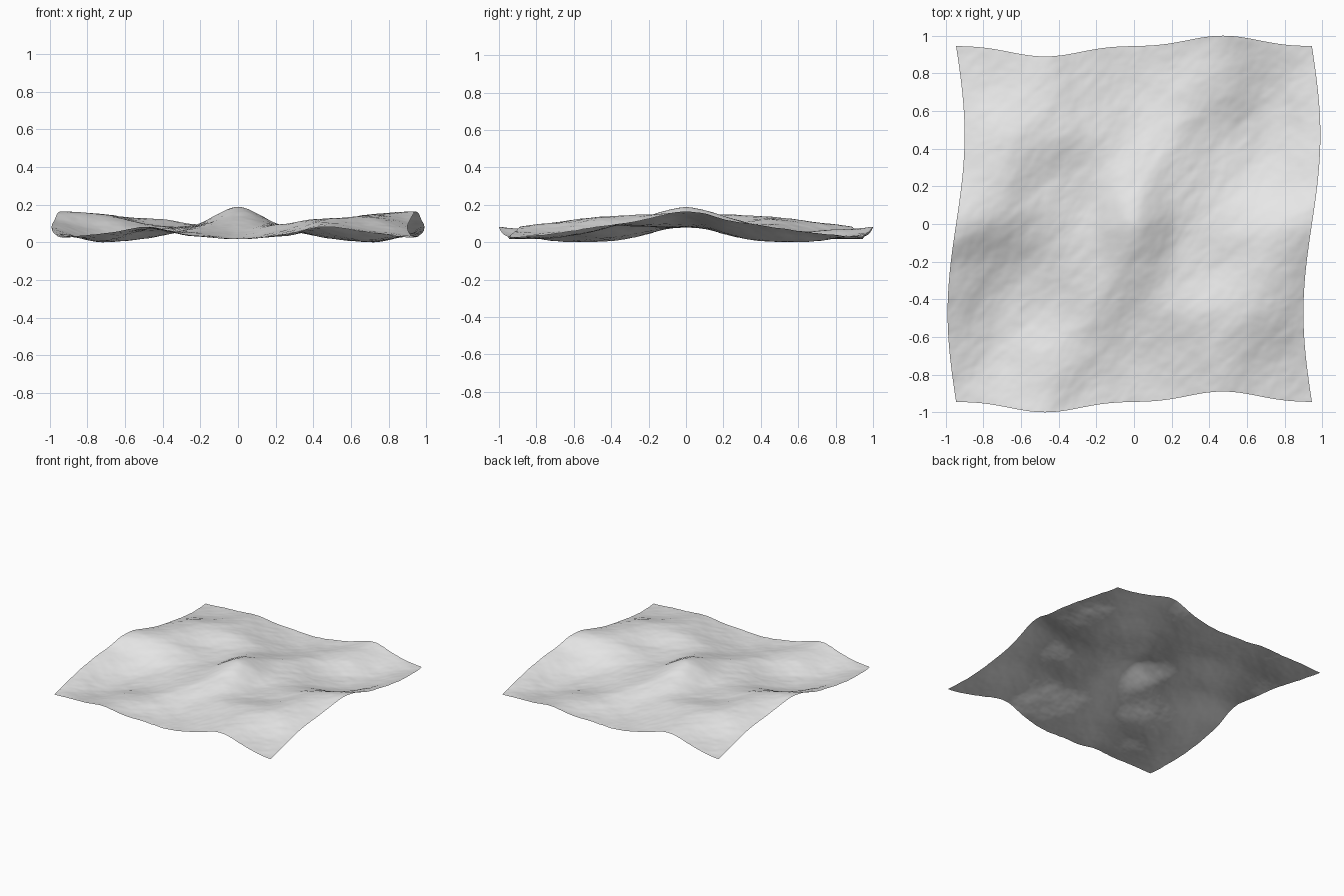
import bpy, bmesh, math
from mathutils import Vector, noise

cube = bpy.data.objects.get("Cube")
if cube:
    bpy.data.objects.remove(cube)

HALF = 0.945
WAVE = math.pi / HALF
STEP = HALF / 4
SEGMENTS = 160

# Terrain heights in hundredths, from the middle row to the back edge.
# The front half is the same terrain turned by half a turn.
ROWS = [
    [17, 14.5, 9.5, 9.5, 19.5, 9.5, 9.5, 14.5],
    [11.5, 15.5, 10.5, 9, 14, 9.5, 5, 5],
    [7.5, 13.5, 13.5, 10, 7.5, 8, 3, 1],
    [5, 7.5, 11.5, 7, 3, 5.5, 6.5, 1.5],
    [3.5, 5.5, 8, 4.5, 2.5, 4.5, 8, 5.5],
]


def control(i, j):
    """Height of a control point on the repeating tile."""
    j = (j + 3) % 8 - 3
    if j < 0:
        i, j = -i, -j
    return ROWS[j][i % 8] / 100


def spline(a, b, c, d, t):
    return b + t / 2 * (c - a + t * (2 * a - 5 * b + 4 * c - d + t * (3 * (b - c) + d - a)))


def broad_height(x, y):
    u, v = (x + HALF) / STEP, y / STEP
    i, j = math.floor(u), math.floor(v)
    lines = [spline(*(control(i + a, j + b) for a in range(-1, 3)), u - i)
             for b in range(-1, 3)]
    return spline(*lines, v - j)


def rough(x, y):
    """Fine erosion, stretched along the diagonal ridges."""
    p = Vector(((x - y) * 4, (x + y) * 2.5, 0.3))
    return noise.fractal(p, 0.9, 2.0, 5)


def height(x, y):
    bump = rough(x, y) + rough(-x, -y)
    return broad_height(x, y) + 0.0045 * bump


# Terrain sheet with wavy borders
bm = bmesh.new()
bmesh.ops.create_grid(bm, x_segments=SEGMENTS, y_segments=SEGMENTS, size=HALF)
for vert in bm.verts:
    x, y, _ = vert.co
    px = x + 0.045 * math.sin(WAVE * y)
    py = y + 0.043 * math.sin(WAVE * x) - 0.012 * math.sin(3 * WAVE * x)
    vert.co = (px, py, height(px, py))
lowest = min(v.co.z for v in bm.verts)
bmesh.ops.translate(bm, verts=bm.verts, vec=(0, 0, -lowest))
for face in bm.faces:
    face.smooth = True

mesh = bpy.data.meshes.new("terrain")
bm.to_mesh(mesh)
bm.free()
terrain = bpy.data.objects.new("terrain", mesh)
bpy.context.collection.objects.link(terrain)

# Plain stone colour
stone = bpy.data.materials.new("light_grey_stone")
stone.use_nodes = True
colour = (0.8, 0.8, 0.8, 1)
stone.diffuse_color = colour
stone.node_tree.nodes["Principled BSDF"].inputs["Base Color"].default_value = colour
mesh.materials.append(stone)
